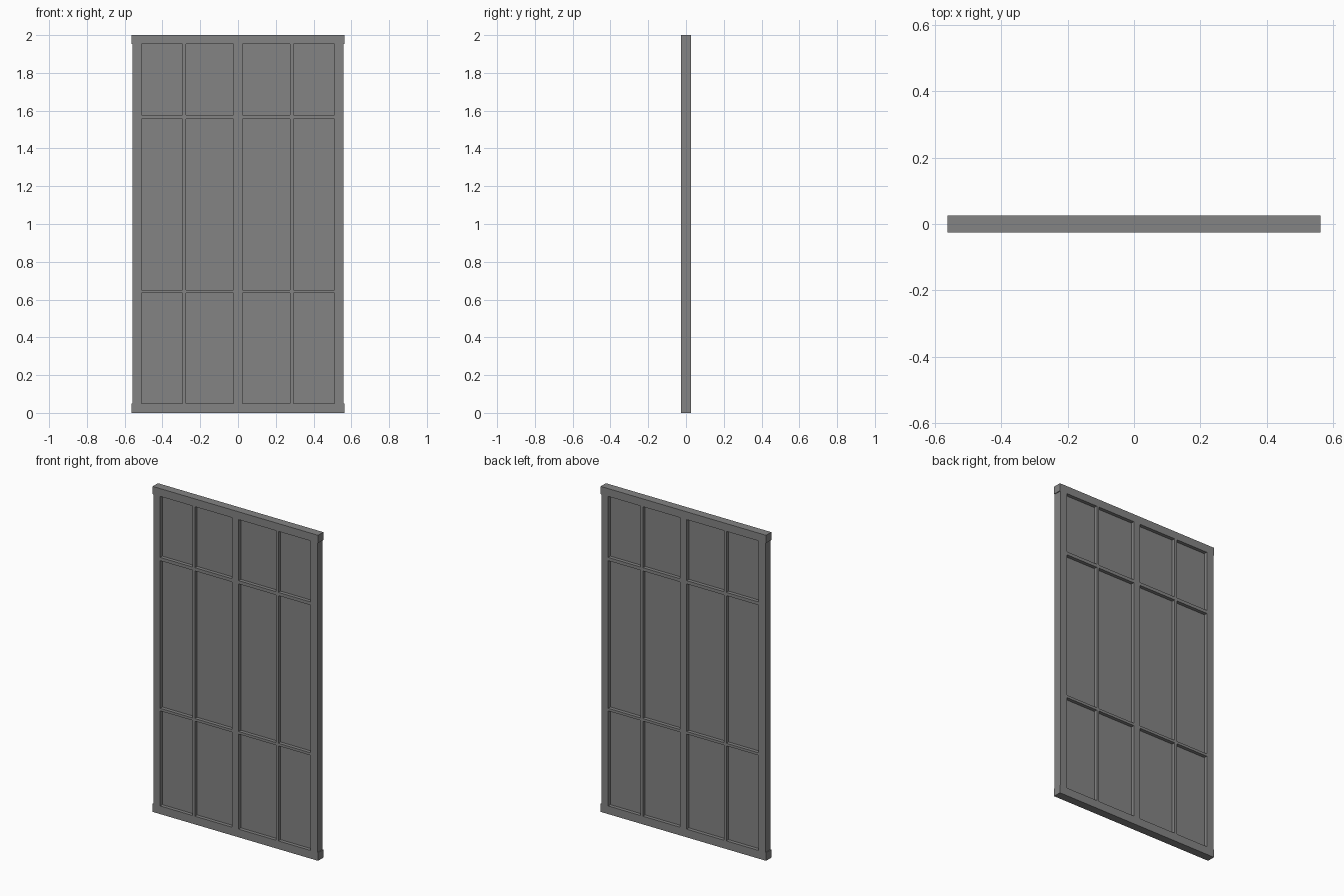
import bpy
import bmesh
from mathutils import Matrix, Vector

cube = bpy.data.objects.get("Cube")
if cube:
    bpy.data.objects.remove(cube, do_unlink=True)

grey = bpy.data.materials.new("mid_grey")
grey.use_nodes = True
colour = (0.23, 0.23, 0.23, 1)
grey.diffuse_color = colour
grey.node_tree.nodes["Principled BSDF"].inputs["Base Color"].default_value = colour

HALF_DEPTH = 0.0255
PANE_HALF_DEPTH = 0.004


def box(name, x0, x1, z0, z1, half_depth=HALF_DEPTH):
    """Flat upright board between two x and two z limits."""
    bm = bmesh.new()
    size = Vector((x1 - x0, 2 * half_depth, z1 - z0))
    centre = Vector(((x0 + x1) / 2, 0, (z0 + z1) / 2))
    bmesh.ops.create_cube(bm, size=1, matrix=Matrix.Translation(centre) @ Matrix.Diagonal(size.to_4d()))
    mesh = bpy.data.meshes.new(name)
    bm.to_mesh(mesh)
    bm.free()
    mesh.materials.append(grey)
    obj = bpy.data.objects.new(name, mesh)
    bpy.context.collection.objects.link(obj)


RAIL_X, STILE_X, OPEN_X = 0.5625, 0.558, 0.511
BOTTOM, TOP = 0.05, 1.952

# Outer frame: rails overhang the stiles slightly
box("bottom_rail", -RAIL_X, RAIL_X, 0, BOTTOM)
box("top_rail", -RAIL_X, RAIL_X, TOP, 2)
box("right_stile", -STILE_X, -OPEN_X, BOTTOM, TOP)
box("left_stile", OPEN_X, STILE_X, BOTTOM, TOP)

# Vertical bars: wide centre mullion and a thin bar each side
verticals = [("right_bar", -0.293, -0.276), ("centre_mullion", -0.0225, 0.0225),
             ("left_bar", 0.276, 0.293)]
for name, x0, x1 in verticals:
    box(name, x0, x1, BOTTOM, TOP)

# Horizontal bars, fitted between the verticals
edges = [-OPEN_X] + [x for _, x0, x1 in verticals for x in (x0, x1)] + [OPEN_X]
bays = list(zip(edges[::2], edges[1::2]))
for name, z0, z1 in (("lower_bar", 0.634, 0.65), ("upper_bar", 1.557, 1.577)):
    for i, (x0, x1) in enumerate(bays):
        box(f"{name}_{i + 1}", x0, x1, z0, z1)

# Thin recessed panel, tucked into the frame
box("panel", -OPEN_X - 0.01, OPEN_X + 0.01, BOTTOM - 0.01, TOP + 0.01, PANE_HALF_DEPTH)
